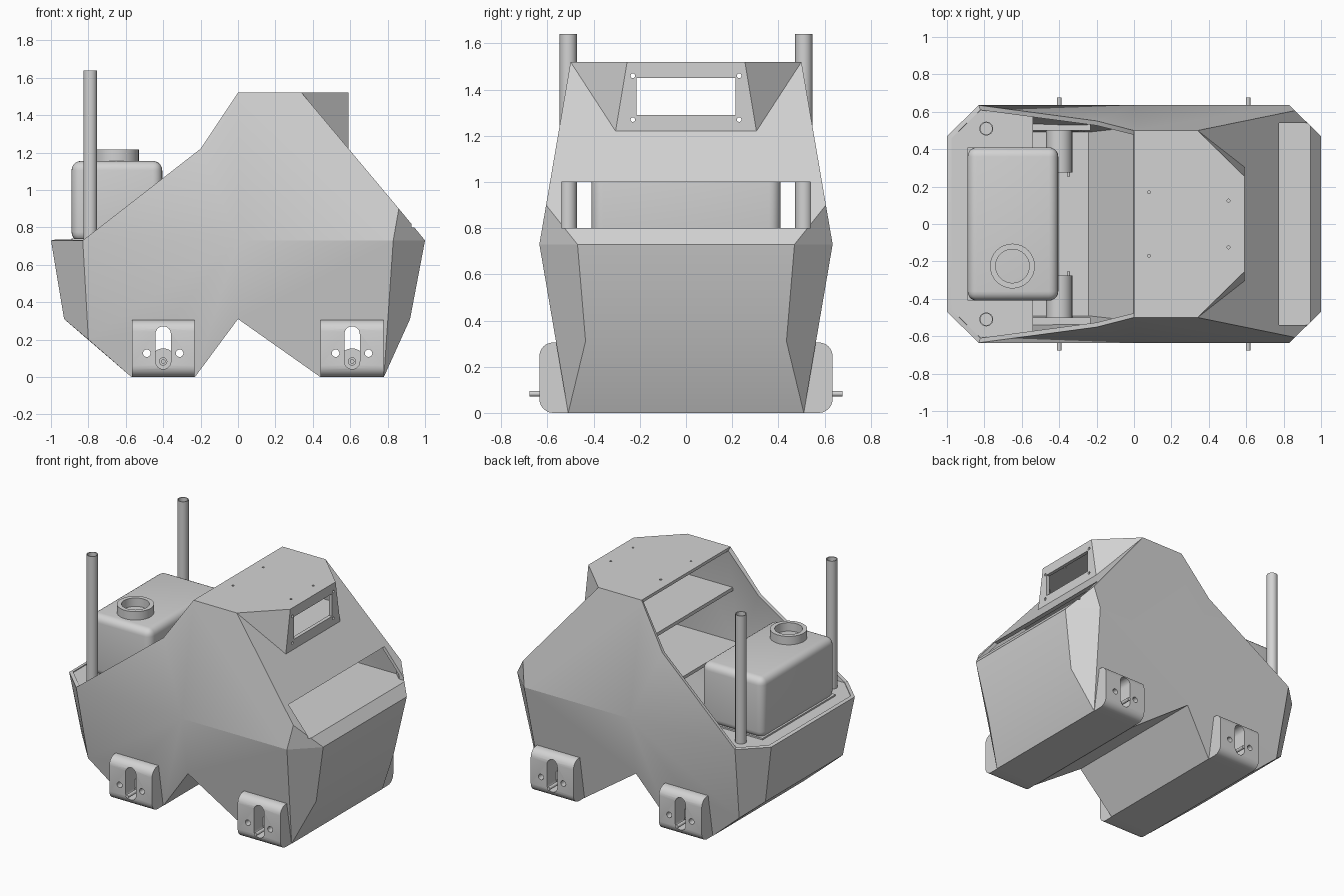
import bpy, bmesh, math
from mathutils import Vector, Matrix

cube = bpy.data.objects.get("Cube")
if cube:
    bpy.data.objects.remove(cube, do_unlink=True)

grey = bpy.data.materials.new("plain grey")
grey.use_nodes = True
COLOR = (0.65, 0.65, 0.65, 1)
grey.diffuse_color = COLOR
grey.node_tree.nodes["Principled BSDF"].inputs["Base Color"].default_value = COLOR


def make(name, bm):
    bmesh.ops.recalc_face_normals(bm, faces=bm.faces)
    mesh = bpy.data.meshes.new(name)
    bm.to_mesh(mesh)
    bm.free()
    mesh.materials.append(grey)
    ob = bpy.data.objects.new(name, mesh)
    bpy.context.scene.collection.objects.link(ob)
    return ob


def smooth(ob):
    bpy.ops.object.select_all(action='DESELECT')
    ob.select_set(True)
    bpy.context.view_layer.objects.active = ob
    bpy.ops.object.shade_smooth_by_angle(angle=math.radians(30), keep_sharp_edges=True)


def apply_all(ob):
    bpy.context.view_layer.objects.active = ob
    for m in list(ob.modifiers):
        bpy.ops.object.modifier_apply(modifier=m.name)


def add_prism(bm, pts, axis, lo, hi):
    """Extrude a flat outline along the given axis."""
    def place(a, b, t):
        return {'x': (t, a, b), 'y': (a, t, b), 'z': (a, b, t)}[axis]
    face = bm.faces.new([bm.verts.new(place(a, b, lo)) for a, b in pts])
    ext = bmesh.ops.extrude_face_region(bm, geom=[face], use_keep_orig=True)
    move = Vector(place(0, 0, hi - lo))
    bmesh.ops.translate(bm, vec=move,
                        verts=[v for v in ext['geom'] if isinstance(v, bmesh.types.BMVert)])


def prism(name, pts, axis, lo, hi):
    bm = bmesh.new()
    add_prism(bm, pts, axis, lo, hi)
    return make(name, bm)


def arc(cx, cy, r, start, end, n):
    step = math.radians(end - start) / n
    return [(cx + r * math.cos(math.radians(start) + step * i),
             cy + r * math.sin(math.radians(start) + step * i)) for i in range(n + 1)]


def circle(cx, cy, r, n=24):
    return arc(cx, cy, r, 0, 360, n)[:-1]


def rect(a0, a1, b0, b1):
    return [(a0, b0), (a1, b0), (a1, b1), (a0, b1)]


def tube(name, x, y, z0, z1, outer, inner):
    bm = bmesh.new()
    vs = [bm.verts.new((x + r, y, z)) for r, z in
          ((inner, z0), (outer, z0), (outer, z1), (inner, z1))]
    edges = [bm.edges.new((vs[i], vs[i - 1])) for i in range(4)]
    bmesh.ops.spin(bm, geom=vs + edges, cent=(x, y, 0), axis=(0, 0, 1),
                   angle=math.tau, steps=32)
    bmesh.ops.remove_doubles(bm, verts=bm.verts, dist=1e-4)
    ob = make(name, bm)
    smooth(ob)
    return ob


# Hull: angular plate shell, widest at the waist
WAIST = 0.73


def side(x, z):
    return (x, 0.635 - 0.171 * abs(z - WAIST), z)


front_waist, back_waist, mid = side(0.83, WAIST), side(-0.83, WAIST), side(0, WAIST)
brow, roof_front, roof_back = side(0.86, 0.9), side(0.34, 1.52), side(0, 1.52)
knee, notch = side(-0.2, 1.22), side(0, 0.31)
front_toe, front_heel = side(0.78, 0), side(0.44, 0)
back_toe, back_heel, tail = side(-0.23, 0), side(-0.57, 0), side(-0.8, 0.2)
nose, chin = (1, 0.47, WAIST), (0.92, 0.435, 0.31)
rear, rear_low = (-1, 0.47, WAIST), (-0.93, 0.435, 0.31)
hood, sill = (0.59, 0.255, 1.52), (0.59, 0.305, 1.22)

side_faces = [
    (front_waist, brow, roof_front, roof_back, mid),
    (mid, roof_back, knee, back_waist),
    (front_waist, front_toe, front_heel, notch, mid),
    (mid, notch, back_toe, back_heel, tail, back_waist),
    (front_waist, brow, nose),
    (front_waist, nose, chin, front_toe),
    (back_waist, rear, rear_low, tail),
    (roof_front, hood, sill),
]
cross_faces = [
    (roof_back, roof_front, hood), (hood, sill),
    (sill, roof_front, brow, nose), (nose, chin), (chin, front_toe),
    (front_toe, front_heel), (front_heel, notch), (notch, back_toe),
    (back_toe, back_heel), (back_heel, tail, rear_low), (rear_low, rear),
]


def flip(p):
    return (p[0], -p[1], p[2])


bm = bmesh.new()
for f in side_faces:
    bm.faces.new([bm.verts.new(p) for p in f])
    bm.faces.new([bm.verts.new(flip(p)) for p in reversed(f)])
for f in cross_faces:
    bm.faces.new([bm.verts.new(p) for p in list(f) + [flip(p) for p in reversed(f)]])
bmesh.ops.remove_doubles(bm, verts=bm.verts, dist=1e-4)
bmesh.ops.recalc_face_normals(bm, faces=bm.faces)
roof = max(bm.faces, key=lambda f: f.calc_center_median().z)
outward = roof.normal.z > 0
# crisp waist crease on the front half only
for e in bm.edges:
    if all(abs(v.co.z - WAIST) < 0.001 and v.co.x > -0.01 for v in e.verts):
        e.smooth = False
hull = make("hull_shell", bm)
if not outward:
    hull.data.flip_normals()
solid = hull.modifiers.new("thickness", 'SOLIDIFY')
solid.thickness, solid.offset, solid.use_even_offset = 0.025, -1, True

# Cutter for window, slit, mount slots and bolt holes
WHEELS = (-0.4, 0.61)
bm = bmesh.new()
add_prism(bm, rect(-0.215, 0.215, 1.29, 1.45), 'x', 0.5, 0.7)
add_prism(bm, rect(-0.54, 0.54, 0.8, 1.0), 'x', 0.7, 1.1)
for s in (-1, 1):
    for z in (1.27, 1.46):
        add_prism(bm, circle(s * 0.23, z, 0.01, 12), 'x', 0.5, 0.7)
    add_prism(bm, circle(0.08, s * 0.17, 0.008, 12), 'z', 1.47, 1.6)
    add_prism(bm, circle(0.505, s * 0.125, 0.008, 12), 'z', 1.47, 1.6)
for x in WHEELS:
    slot = arc(x, 0.23, 0.041, 0, 180, 12) + arc(x, 0.083, 0.041, 180, 360, 12)
    add_prism(bm, slot, 'y', -0.8, 0.8)
    for s in (-1, 1):
        add_prism(bm, circle(x + s * 0.088, 0.127, 0.02, 16), 'y', -0.8, 0.8)
cutter = make("opening_cutter", bm)
cutter.hide_render = True
cutter.hide_set(True)


def cut(ob):
    m = ob.modifiers.new("openings", 'BOOLEAN')
    m.operation, m.solver, m.object = 'DIFFERENCE', 'EXACT', cutter
    apply_all(ob)
    smooth(ob)


cut(hull)

# Inner floors and rear deck
prism("upper_floor", rect(0, 0.57, -0.53, 0.53), 'z', 1.195, 1.22)
prism("lower_floor", [(0, -0.605), (0.82, -0.605), (0.92, -0.52),
                      (0.92, 0.52), (0.82, 0.605), (0, 0.605)], 'z', 0.775, 0.798)
prism("rear_deck", [(-0.54, -0.62), (-0.82, -0.62), (-0.985, -0.465),
                    (-0.985, 0.465), (-0.82, 0.62), (-0.54, 0.62)], 'z', 0.705, 0.729)

# Rear tank with filler neck and tray
prism("tank_tray", rect(-0.89, -0.54, -0.41, 0.41), 'z', 0.72, 0.74)
tank = prism("tank", rect(-0.89, -0.405, -0.41, 0.41), 'z', 0.725, 1.155)
bev = tank.modifiers.new("rounding", 'BEVEL')
bev.width, bev.segments = 0.05, 5
apply_all(tank)
smooth(tank)
tube("filler_neck", -0.65, -0.225, 1.15, 1.215, 0.12, 0.09)

# Running gear mounts, motors and axles, plus exhaust pipes
for label, s in (("right", -1), ("left", 1)):
    tube("exhaust_pipe_" + label, -0.79, s * 0.51, 0.72, 1.64, 0.037, 0.031)
    for place, x in zip(("rear", "front"), WHEELS):
        tag = "_" + place + "_" + label
        outline = [(0.5, 0)] + arc(0.575, 0.06, 0.06, -90, 0, 6) \
            + arc(0.575, 0.245, 0.06, 0, 90, 6) + [(0.5, 0.305)]
        mount = prism("mount" + tag, [(s * y, z) for y, z in outline],
                      'x', x - 0.168, x + 0.168)
        cut(mount)
        for part, px, pz, r, y0, y1 in (
                ("motor", x, 0.083, 0.07, 0.275, 0.53),
                ("hub", x, 0.083, 0.022, 0.53, 0.56),
                ("axle", x, 0.083, 0.012, 0.5, 0.677),
                ("motor_stub", x + 0.05, 0.083, 0.008, 0.255, 0.28)):
            smooth(prism(part + tag, circle(px, pz, r), 'y', s * y0, s * y1))
